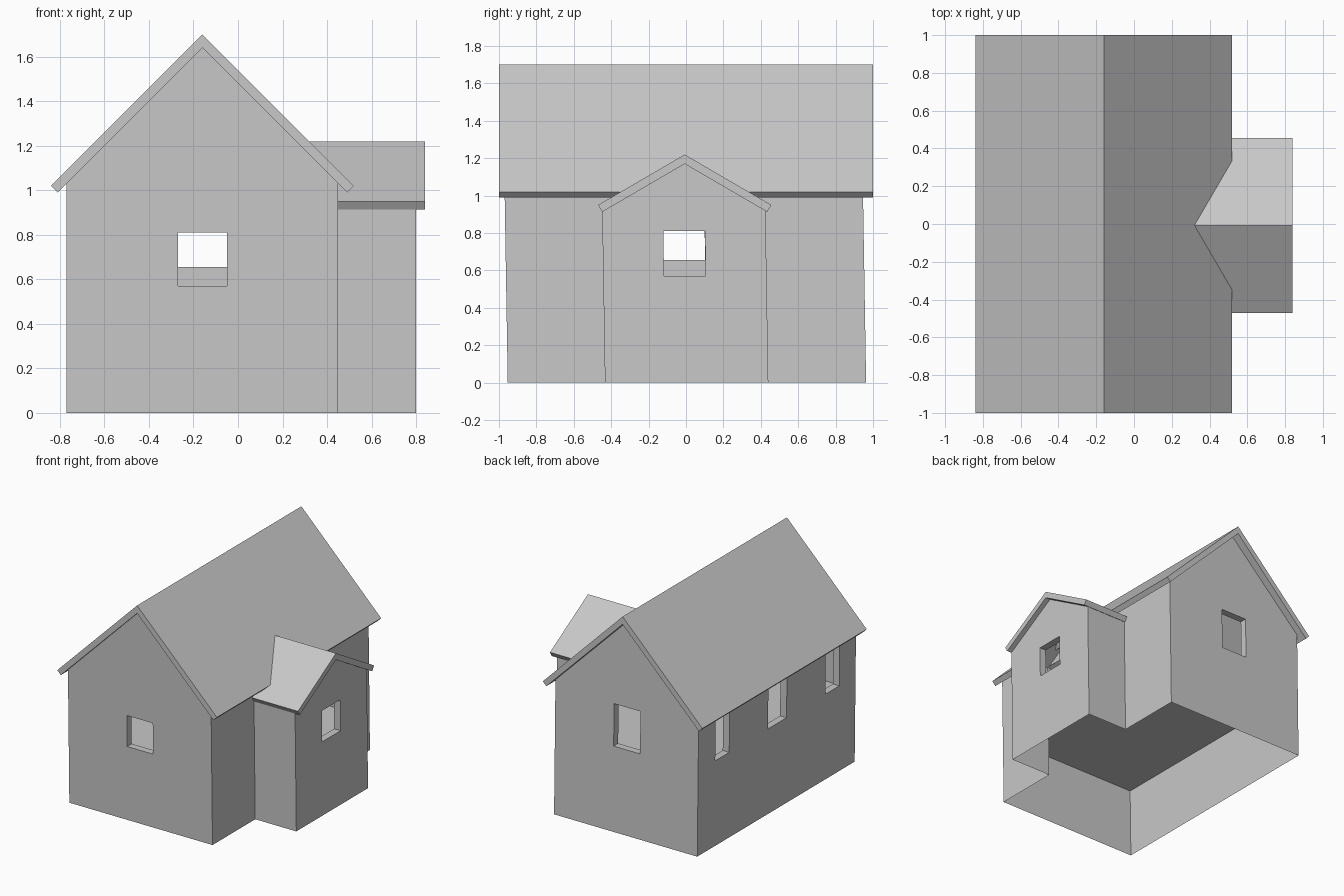
import bpy, bmesh
from mathutils import Vector

if "Cube" in bpy.data.objects:
    bpy.data.objects.remove(bpy.data.objects["Cube"])

grey = bpy.data.materials.new("plain_grey")
grey.diffuse_color = (0.58, 0.58, 0.58, 1)
grey.use_nodes = True
grey.node_tree.nodes["Principled BSDF"].inputs["Base Color"].default_value = grey.diffuse_color
LEAN = 0.0165          # the walls lean slightly towards the front


def finish(name, bm):
    me = bpy.data.meshes.new(name)
    bm.to_mesh(me)
    bm.free()
    me.materials.append(grey)
    ob = bpy.data.objects.new(name, me)
    bpy.context.collection.objects.link(ob)


def wall(name, outline, place, openings=(), depth=0.055):
    """Thin wall drawn in (u, z); openings are (u0, u1, z0, z1) with reveals.
    place(u, z, d) maps to the model, d being the distance inwards."""
    bm = bmesh.new()
    bm.faces.new([bm.verts.new((u, z, 0)) for u, z in outline])
    for u0, u1, z0, z1 in openings:
        for co, no in (((u0, 0, 0), (1, 0, 0)), ((u1, 0, 0), (1, 0, 0)),
                       ((0, z0, 0), (0, 1, 0)), ((0, z1, 0), (0, 1, 0))):
            bmesh.ops.bisect_plane(bm, geom=bm.verts[:] + bm.edges[:] + bm.faces[:],
                                   dist=1e-5, plane_co=co, plane_no=no)
    rims = []
    for u0, u1, z0, z1 in openings:
        hole = [f for f in bm.faces if u0 < f.calc_center_median().x < u1
                and z0 < f.calc_center_median().y < z1]
        inside = set(hole)
        rims += [e for f in hole for e in f.edges if not set(e.link_faces) <= inside
                 and len(e.link_faces) == 2]
        bmesh.ops.delete(bm, geom=hole, context='FACES')
    if depth and rims:
        new = bmesh.ops.extrude_edge_only(bm, edges=rims)["geom"]
        for v in new:
            if isinstance(v, bmesh.types.BMVert):
                v.co.z = depth
    for v in bm.verts:
        x, y, z = place(*v.co)
        v.co = (x, y - LEAN * z, z)
    # make the sheet face outwards
    out = Vector(place(0, 0, 0)) - Vector(place(0, 0, 1))
    bm.normal_update()
    flat = max(bm.faces, key=lambda f: abs(f.normal.dot(out)))
    if flat.normal.dot(out) < 0:
        bmesh.ops.reverse_faces(bm, faces=bm.faces[:])
    finish(name, bm)


def prism(name, profile, place, a, b):
    """Solid with a 2D profile swept from a to b."""
    bm = bmesh.new()
    f = bm.faces.new([bm.verts.new(place(p, q, a)) for p, q in profile])
    new = bmesh.ops.extrude_face_region(bm, geom=[f])["geom"]
    move = Vector(place(0, 0, b)) - Vector(place(0, 0, a))
    bmesh.ops.translate(bm, verts=[v for v in new if isinstance(v, bmesh.types.BMVert)], vec=move)
    bmesh.ops.recalc_face_normals(bm, faces=bm.faces[:])
    finish(name, bm)


# main house walls
L, R, F, B, RIDGE = -0.77, 0.45, -0.953, 0.963, -0.16
gable = [(L, 0), (R, 0), (R, 1.03), (RIDGE, 1.64), (L, 1.03)]
wall("front_wall", gable, lambda u, z, d: (u, F + d, z), [(-0.27, -0.05, 0.57, 0.81)])
wall("back_wall", gable, lambda u, z, d: (u, B - d, z), [(-0.275, -0.05, 0.655, 0.98)])
side = [(F, 0), (B, 0), (B, 1.03), (F, 1.03)]
wall("left_wall", side, lambda u, z, d: (L + d, u, z),
     [(c - w, c + w, 0.655, 0.98) for c, w in ((-0.67, 0.085), (0, 0.113), (0.67, 0.085))])

# right wall on either side of the wing, and the strip above it
WF, WB, WX = -0.433, 0.44, 0.80
for n, a, b, z0 in (("right_wall_front", F, WF, 0), ("right_wall_back", WB, B, 0),
                    ("right_wall_above_wing", WF, WB, 0.92)):
    wall(n, [(a, z0), (b, z0), (b, 1.03), (a, 1.03)], lambda u, z, d: (R - d, u, z))

# wing walls
wall("wing_end_wall", [(WF, 0), (WB, 0), (WB, 0.92), (0.005, 1.175), (WF, 0.92)],
     lambda u, z, d: (WX - d, u, z), [(-0.108, 0.115, 0.57, 0.81)])
wing_side = [(R, 0), (WX, 0), (WX, 0.925), (R, 0.925)]
wall("wing_front_wall", wing_side, lambda u, z, d: (u, WF + d, z))
wall("wing_back_wall", wing_side, lambda u, z, d: (u, WB - d, z))

# inner floor, raised above the open base
for n, x0, x1, y0, y1 in (("main_floor", L, R, F, B), ("wing_floor", R, WX, WF, WB)):
    bm = bmesh.new()
    bm.faces.new([bm.verts.new((x, y - LEAN * 0.55, 0.55))
                  for x, y in ((x0, y0), (x1, y0), (x1, y1), (x0, y1))])
    finish(n, bm)

# roofs
prism("main_roof", [(RIDGE, 1.70), (0.52, 1.02), (0.49, 0.99), (RIDGE, 1.64), (-0.81, 0.99), (-0.84, 1.02)],
      lambda p, q, s: (p, s, q), -1, 1)
C = -0.007
prism("wing_roof", [(C, 1.22), (C + 0.463, 0.95), (C + 0.441, 0.913), (C, 1.17),
                    (C - 0.441, 0.913), (C - 0.463, 0.95)],
      lambda p, q, s: (s, p, q), 0.32, 0.84)
